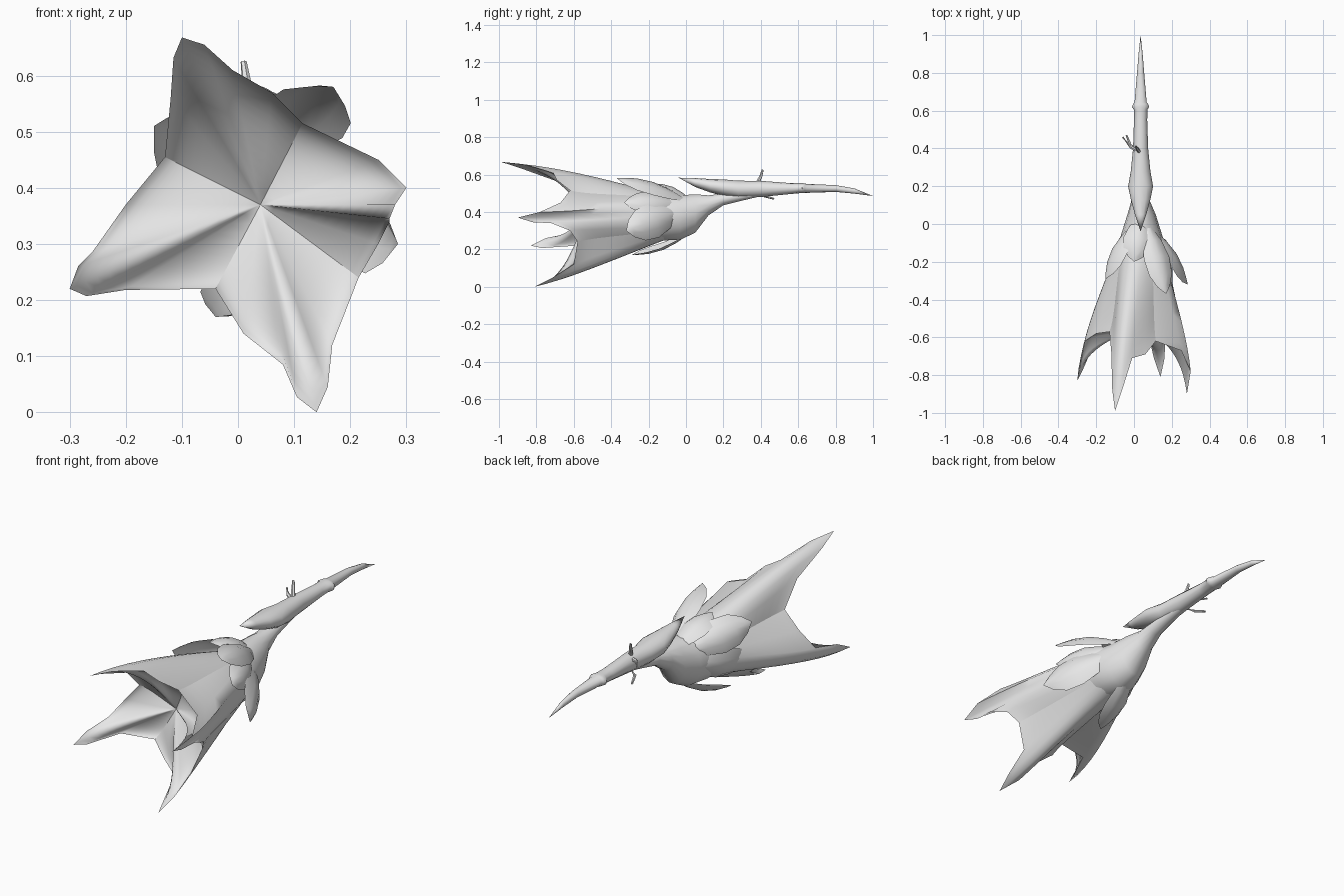
import bpy, bmesh, math
from mathutils import Vector as V

if "Cube" in bpy.data.objects:
    bpy.data.objects.remove(bpy.data.objects["Cube"])

mat = bpy.data.materials.new("pale_grey")
mat.diffuse_color = (0.8, 0.8, 0.8, 1)
mat.use_nodes = True
mat.node_tree.nodes["Principled BSDF"].inputs["Base Color"].default_value = mat.diffuse_color


def finish(name, rows, angle=40):
    """Make one object from a grid of points."""
    bm = bmesh.new()
    vs = [[bm.verts.new(p) for p in r] for r in rows]
    for a, b in zip(vs, vs[1:]):
        for i in range(len(a) - 1):
            bm.faces.new((a[i], a[i + 1], b[i + 1], b[i]))
    bmesh.ops.remove_doubles(bm, verts=bm.verts, dist=0.0005)
    bmesh.ops.recalc_face_normals(bm, faces=bm.faces)
    me = bpy.data.meshes.new(name)
    bm.to_mesh(me)
    bm.free()
    me.materials.append(mat)
    ob = bpy.data.objects.new(name, me)
    bpy.context.collection.objects.link(ob)
    bpy.ops.object.select_all(action='DESELECT')
    bpy.context.view_layer.objects.active = ob
    ob.select_set(True)
    bpy.ops.object.shade_smooth_by_angle(angle=math.radians(angle))
    return ob


def loft(name, sections, n=12):
    """Closed tube along y; sections are (y, x, z, half width, half height)."""
    rows = []
    for y, x, z, rx, rz in sections:
        rows.append([(x + rx * math.cos(k * math.tau / n), y,
                      z + rz * math.sin(k * math.tau / n)) for k in range(n + 1)])
    return finish(name, rows)


def bezier(a, b, c, d, t):
    s = 1 - t
    return a * s**3 + b * 3 * s * s * t + c * 3 * s * t * t + d * t**3


def leaf(name, base, tip, width, out, bulge=0.03):
    """Pointed cupped leaf, bulging towards out."""
    base, tip, out = V(base), V(tip), V(out).normalized()
    side = (tip - base).cross(out).normalized()
    up = side.cross(tip - base).normalized()
    rows = []
    for t, w in ((0, .35), (.2, .75), (.45, 1), (.7, .9), (.88, .5), (1, 0)):
        c = base.lerp(tip, t) + up * bulge * math.sin(math.pi * t)
        rows.append([c + side * (k * w * width / 2) - up * (k * k * w * width * .22)
                     for k in (-1, -.5, 0, .5, 1)])
    return finish(name, rows)


def tube(name, pts, r):
    """Thin tapering tendril through the given points."""
    rows = []
    pts = [V(p) for p in pts]
    for i, p in enumerate(pts):
        d = (pts[min(i + 1, len(pts) - 1)] - pts[max(i - 1, 0)]).normalized()
        u = d.orthogonal().normalized()
        w = d.cross(u)
        s = r * (1 - .5 * i / (len(pts) - 1))
        rows.append([p + (u * math.cos(k * math.tau / 6) + w * math.sin(k * math.tau / 6)) * s
                     for k in range(7)])
    return finish(name, rows)


# Four flaring petals: rim points run from notch to tip to next notch
N1, N2 = (.115, -.62, .515), (-.13, -.57, .455)
N3, N4 = (-.04, -.58, .22), (.215, -.58, .24)
# name: (how far the tip curve stays inside, rim)
rims = {
    "top_petal": (.09, [N1, (.06, -.69, .57), (-.01, -.71, .61), (-.06, -.87, .655),
                  (-.10, -.99, .668), (-.115, -.88, .632), (-.12, -.68, .56), N2]),
    "left_petal": (.03, [N2, (-.20, -.58, .37), (-.26, -.62, .285), (-.285, -.75, .26),
                   (-.30, -.83, .22), (-.27, -.77, .207), (-.20, -.61, .218), N3]),
    "bottom_petal": (.14, [N3, (.01, -.58, .14), (.08, -.60, .085), (.105, -.71, .027),
                     (.14, -.81, 0), (.16, -.72, .045), (.168, -.60, .12), N4]),
    "right_petal": (.03, [N4, (.25, -.62, .30), (.27, -.72, .34), (.27, -.82, .345),
                    (.28, -.90, .37), (.30, -.78, .40), (.25, -.67, .45), N1]),
}
axis = V((.04, 0, .37))
throat = V((.04, -.53, .37))
ts = [k / 12 for k in range(13)]
for name, (hug, rim) in rims.items():
    ang = [math.atan2(p[2] - .37, p[0] - .04) for p in (rim[0], rim[-1])]
    if ang[1] < ang[0]:
        ang[1] += math.tau
    outer, inner = [], []
    m = len(rim) - 1
    for i, p in enumerate(rim):
        p = V(p)
        a = ang[0] + (ang[1] - ang[0]) * i / m
        mid = math.sin(math.pi * i / m)          # 0 at notches, 1 at tip
        d = V((math.cos(a), 0, math.sin(a)))
        inward = V((axis.x - p.x, 0, axis.z - p.z))
        c2 = p + inward * (.22 + (hug - .22) * mid) + V((0, (-.42 - p.y) * .6, 0))
        b0 = axis + d * .09 + V((0, -.03, 0))
        b1 = axis + d * .15 + V((0, -.2, 0))
        outer.append([bezier(b0, b1, c2, p, t) for t in ts])
        # mouth side swells forward along the middle, with valleys at the notches
        c1 = throat - inward * .45 - V((0, .012 + .075 * mid, 0))
        e2 = throat - inward * .88 + V((0, (p.y - throat.y) * .33 - .02 * mid, 0))
        inner.append([bezier(throat, c1, e2, p, t) for t in ts])
    finish(name + "_outside", outer, 70)
    finish(name + "_mouth", inner, 100)

# Bulb at the petal base, narrowing into the stem
loft("bulb", [(.45, .035, .515, .02, .02), (.3, .035, .485, .03, .025),
              (.2, .035, .467, .038, .032), (.12, .035, .435, .05, .055),
              (.05, .04, .392, .075, .105), (-.03, .04, .37, .1, .122),
              (-.11, .04, .37, .125, .125), (-.19, .04, .37, .125, .125),
              (-.25, .04, .37, .0, .0)], 14)

# Sheath with a pointed hood, small collar and long spike
loft("stem_sheath", [(-.04, .035, .583, 0, 0), (.05, .035, .557, .03, .024),
                     (.13, .035, .54, .052, .036), (.2, .035, .53, .066, .044),
                     (.28, .035, .52, .052, .047), (.4, .035, .523, .04, .043),
                     (.55, .035, .525, .035, .03), (.605, .035, .527, .036, .027),
                     (.62, .035, .527, .046, .027), (.635, .035, .527, .04, .026),
                     (.645, .035, .526, .032, .024), (.8, .035, .525, .019, .018),
                     (.9, .035, .512, .011, .014), (1, .035, .485, 0, 0)])

# Overlapping sepals around the bulb
for name, base, tip, w, out in (
        ("top_right_sepal", (.08, -.02, .48), (.17, -.37, .58), .15, (.5, 0, 1)),
        ("top_sepal", (.035, .02, .47), (0, -.20, .55), .15, (0, 0, 1)),
        ("left_sepal", (-.02, -.02, .45), (-.15, -.29, .51), .16, (-1, 0, .6)),
        ("lower_left_sepal", (-.05, -.03, .36), (-.12, -.33, .30), .16, (-1, 0, -.4)),
        ("bottom_sepal", (.04, 0, .27), (-.04, -.29, .17), .12, (-.3, 0, -1)),
        ("right_sepal", (.13, -.05, .40), (.285, -.32, .30), .19, (1, 0, 0)),
        ("upper_right_sepal", (.11, -.06, .45), (.20, -.33, .45), .14, (1, 0, .6))):
    leaf(name, base, tip, w, out)

# Folded flap on the top petal
leaf("petal_flap", (-.035, -.52, .575), (-.055, -.66, .605), .05, (0, 0, 1), .01)

# Small tendrils on the stem
tube("upper_tendril", [(.03, .38, .55), (.015, .40, .59), (.01, .41, .625)], .011)
tube("left_tendril", [(.03, .38, .54), (-.02, .41, .55), (-.06, .46, .55)], .011)
tube("lower_left_tendril", [(.03, .39, .50), (-.02, .42, .485), (-.04, .47, .47)], .01)
